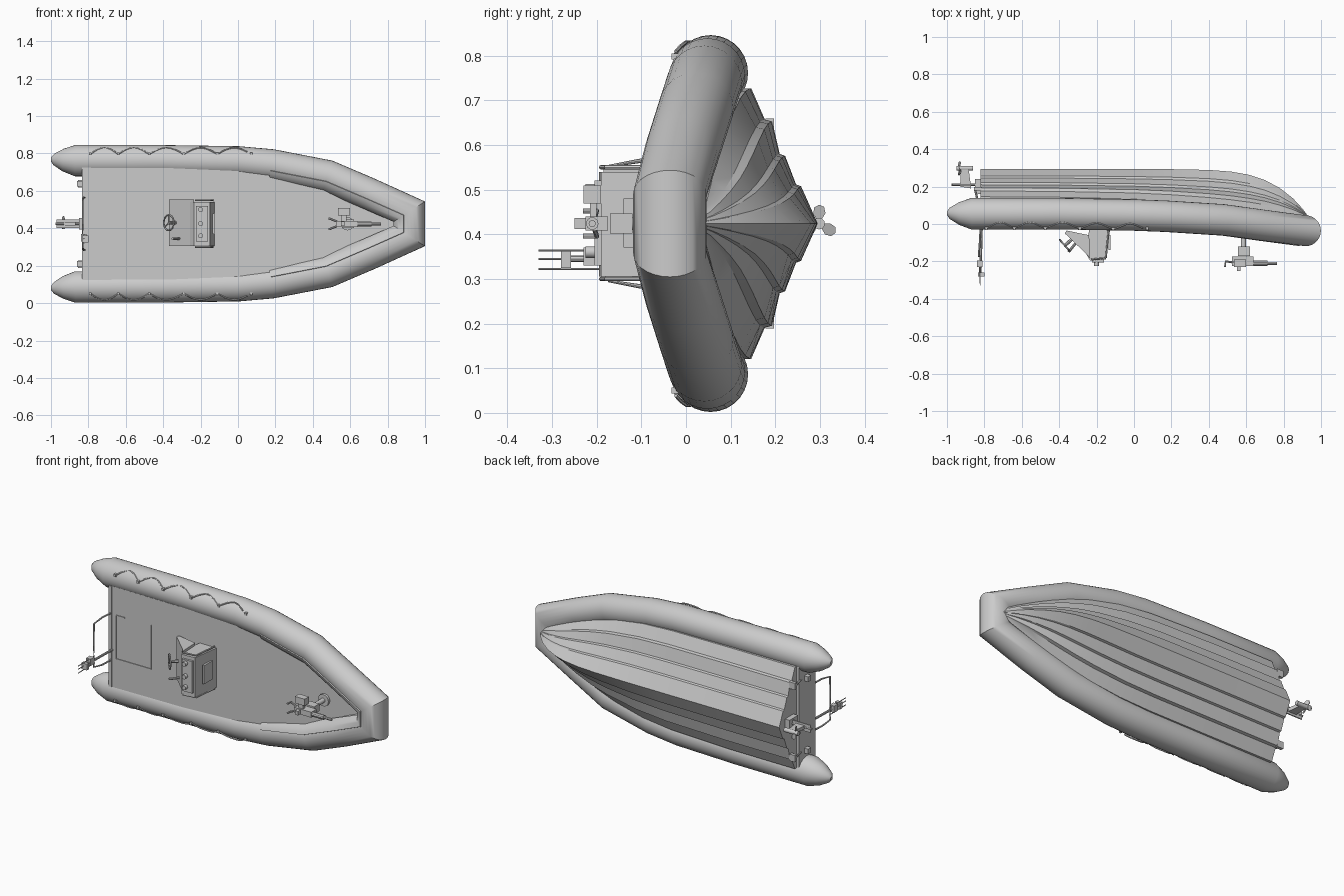
import bpy, bmesh, math
from mathutils import Vector

if "Cube" in bpy.data.objects:
    bpy.data.objects.remove(bpy.data.objects["Cube"])

CZ = 0.424  # height of the boat's centre line (it lies on its side, deck facing -y)
grey = bpy.data.materials.new("light grey")
grey.diffuse_color = (0.6, 0.6, 0.6, 1)
grey.use_nodes = True
grey.node_tree.nodes["Principled BSDF"].inputs["Base Color"].default_value = grey.diffuse_color


def finish(name, bm, smooth=False):
    bmesh.ops.recalc_face_normals(bm, faces=bm.faces)
    me = bpy.data.meshes.new(name)
    bm.to_mesh(me)
    bm.free()
    ob = bpy.data.objects.new(name, me)
    bpy.context.collection.objects.link(ob)
    me.materials.append(grey)
    if smooth:
        bpy.context.view_layer.objects.active = ob
        ob.select_set(True)
        bpy.ops.object.shade_smooth_by_angle(angle=math.radians(32))
        ob.select_set(False)
    return ob


def loft(name, rings, closed=True, caps=True, smooth=True):
    bm = bmesh.new()
    vs = [[bm.verts.new(p) for p in r] for r in rings]
    n = len(rings[0])
    for a, b in zip(vs, vs[1:]):
        for i in range(n if closed else n - 1):
            j = (i + 1) % n
            bm.faces.new((a[i], a[j], b[j], b[i]))
    if caps:
        bm.faces.new(vs[0])
        bm.faces.new(vs[-1])
    return finish(name, bm, smooth)


def box(name, lo, hi):
    return prism(name, [(lo[0], lo[1]), (hi[0], lo[1]), (hi[0], hi[1]), (lo[0], hi[1])], lo[2], hi[2])


def prism(name, pts, z0, z1):
    return loft(name, [[(x, y, z) for x, y in pts] for z in (z0, z1)], smooth=False)


def rod(name, pts, r, sides=8):
    """Round bar through a list of points."""
    pts = [Vector(p) for p in pts]
    rings = []
    for i, p in enumerate(pts):
        d = (pts[min(i + 1, len(pts) - 1)] - pts[max(i - 1, 0)]).normalized()
        u = d.orthogonal() if abs(d.z) > 0.9 else d.cross(Vector((0, 0, 1)))
        u.normalize()
        v = d.cross(u)
        rings.append([p + r * (math.cos(t) * u + math.sin(t) * v)
                      for t in (2 * math.pi * k / sides for k in range(sides))])
    return loft(name, rings)


def sweep(name, path, section, caps=True, closed=True):
    """Mitred sweep; path = (x, side, y, scale), section = (outward, y)."""
    rings = []
    for i, (x, w, y, s) in enumerate(path):
        p = Vector((x, w))
        dirs = []
        if i > 0:
            dirs.append((p - Vector(path[i - 1][:2])).normalized())
        if i < len(path) - 1:
            dirs.append((Vector(path[i + 1][:2]) - p).normalized())
        norms = [Vector((-d.y, d.x)) for d in dirs]
        m = sum(norms, Vector((0, 0))).normalized()
        m /= m.dot(norms[0])
        rings.append([(x + m.x * a * s, y + b * s, CZ + w + m.y * a * s) for a, b in section])
    return loft(name, rings, closed, caps)


# inflatable collar running round the bow, with pointed tails
R = 0.084
half = [(-1.0, .345, .058, .12), (-.985, .344, .057, .36), (-.935, .341, .056, .72), (-.87, .338, .055, 1),
        (-.4, .337, .055, 1), (0, .331, .048, 1), (.18, .315, .041, 1), (.48, .257, .022, 1),
        (.70, .163, -.008, 1), (.917, .066, -.036, .98)]
mirror = lambda h: h + [(x, -w, y, s) for x, w, y, s in reversed(h)]
circle = [(R * math.cos(2 * math.pi * k / 28), R * math.sin(2 * math.pi * k / 28)) for k in range(28)]
sweep("inflatable_collar", mirror(half), circle)

# raised rubbing band on the inner shoulder of the bow
arc = [math.radians(195 + 9 * k) for k in range(7)]
band = [(rr * math.cos(a), rr * math.sin(a)) for rr, seq in ((R + .006, arc), (R - .01, arc[::-1])) for a in seq]
sweep("bow_band", mirror(half[6:]), band)

# stepped planing hull: rails (side fraction, depth fraction) shrinking towards the bow
rails = [(0, 1), (.275, .755), (.29, .68), (.50, .52), (.515, .44), (.755, .33), (.77, .22), (1, .02), (1, -.1)]
stations = [(-.82, .303, .295, .143), (-.4, .303, .295, .14), (0, .296, .294, .13), (.2, .28, .293, .118),
            (.4, .243, .289, .1), (.52, .208, .28, .087), (.62, .17, .262, .075), (.7, .135, .235, .066),
            (.78, .098, .192, .056), (.85, .064, .137, .048), (.9, .036, .083, .042), (.94, .008, .03, .02)]
rings = []
for x, w, keel, chine in stations:
    side = [(w * f, chine + (keel - chine) * g) for f, g in rails] + [(w * .98, min(.02, chine - .02))]
    full = side + [(-a, b) for a, b in reversed(side[1:])]
    rings.append([(x, b, CZ + a) for a, b in full])
loft("hull", rings)

# deck plate and transom cap
edge = [(-.83, .3), (0, .295), (.18, .282), (.48, .225), (.70, .13), (.86, .06)]
outline = edge + [(x, -w) for x, w in reversed(edge)]
loft("deck", [[(x, y, CZ + w) for x, w in outline] for y in (-.02, .02)], smooth=False)
box("transom", (-.835, -.024, CZ - .3), (-.815, .13, CZ + .3))

# deck hatch seams
for i, (x0, z0, x1, z1) in enumerate([(-.79, .297, -.555, .301), (-.559, .297, -.555, .56),
                                      (-.79, .297, -.786, .56), (-.79, .556, -.73, .56)]):
    box("hatch_seam_%d" % i, (x0, -.024, z0), (x1, -.015, z1))

# scalloped grab lines on both sides
for s, tag in ((1, "a"), (-1, "b")):
    knots = [-.79, -.64, -.475, -.29, -.11, .07]
    line = []
    for a, b in zip(knots, knots[1:]):
        for k in range(8):
            t = k / 8
            off = .036 + .035 * math.sin(math.pi * t)
            x = a + (b - a) * t
            cy = .055 - .008 * max(0, (x + .4) / .4)
            line.append((x, cy - math.sqrt(R * R - off * off) - .001, CZ + s * (.336 + off)))
    rod("grab_line_" + tag, line, .004, 6)
    for x in knots:
        box("line_patch_" + tag, (x - .007, -.032, CZ + s * .374 - .007), (x + .007, -.01, CZ + s * .374 + .007))

# steering console
prism("console", [(-.125, -.01), (-.15, -.19), (-.235, -.195), (-.262, -.15), (-.235, -.01)], .305, .54)
prism("console_dash", [(-.235, -.185), (-.25, -.165), (-.37, -.05), (-.36, -.035), (-.24, -.06)], .305, .555)
box("console_top", (-.225, -.205, .33), (-.16, -.185, .52))
box("console_hatch", (-.137, -.14, .37), (-.125, -.06, .48))
for z in (.36, .425, .5):
    rod("console_gauge", [(-.2, -.2, z), (-.2, -.225, z)], .013, 12)
for z in (.3, .55):
    rod("console_rail", [(-.135, -.03, z), (-.15, -.18, z), (-.23, -.19, z)], .005)
rod("throttle_lever", [(-.31, -.1, .345), (-.35, -.15, .345)], .007)

# steering wheel
wc, ax = Vector((-.37, -.115, .43)), Vector((-.75, -.66, 0)).normalized()
u, v = Vector((0, 0, 1)), ax.cross(Vector((0, 0, 1)))
rim = [wc + .041 * (math.cos(t) * u + math.sin(t) * v) for t in (2 * math.pi * k / 20 for k in range(21))]
rod("wheel_rim", rim, .005, 6)
for k in range(3):
    rod("wheel_spoke", [wc, rim[k * 7 % 20]], .004, 6)
rod("wheel_column", [wc, wc - ax * .09], .009)

# bow mounted gun
rod("gun_post", [(.585, -.01, CZ), (.585, -.13, CZ)], .014, 12)
rod("gun_base", [(.585, -.015, CZ), (.585, -.035, CZ)], .035, 16)
box("gun_cradle", (.555, -.17, CZ - .022), (.62, -.12, CZ + .022))
box("gun_receiver", (.525, -.225, CZ - .016), (.64, -.175, CZ + .016))
rod("gun_jacket", [(.64, -.21, CZ), (.715, -.21, CZ)], .014, 10)
rod("gun_barrel", [(.7, -.21, CZ), (.765, -.21, CZ)], .008)
box("ammo_box", (.535, -.23, CZ + .045), (.6, -.19, CZ + .085))
box("ammo_feed", (.55, -.215, CZ + .01), (.58, -.2, CZ + .05))
for s in (-1, 1):
    rod("gun_grip", [(.53, -.205, CZ + s * .012), (.49, -.2, CZ + s * .028), (.487, -.23, CZ + s * .028)], .006)
box("gun_sight", (.55, -.25, CZ - .012), (.57, -.22, CZ + .012))

# stern frame and aerial cluster
rod("stern_frame", [(-.82, -.01, .285), (-.825, -.1, .283), (-.83, -.17, .295), (-.83, -.172, .424),
                    (-.83, -.17, .553), (-.825, -.1, .565), (-.82, -.01, .563)], .005)
for z in (.322, .345, .364):
    rod("aerial", [(-.825, -.17, z), (-.822, -.33, z)], .0025, 6)
box("aerial_block", (-.835, -.28, .325), (-.8, -.258, .362))
rod("aerial_mast", [(-.815, -.01, .345), (-.822, -.27, .345)], .007)
box("aerial_clamp", (-.84, -.23, .33), (-.81, -.195, .37))

# stern drive and propeller
rod("drive_shaft", [(-.82, .21, CZ), (-.975, .21, CZ)], .007)
box("drive_housing", (-.85, .16, CZ - .03), (-.815, .24, CZ + .03))
prism("drive_leg", [(-.87, .19), (-.93, .2), (-.925, .3), (-.885, .3)], CZ - .01, CZ + .01)
box("drive_plate", (-.97, .207, CZ - .022), (-.85, .214, CZ + .022))
rod("propeller_hub", [(-.86, .298, CZ), (-.95, .298, CZ)], .013, 12)
for k in range(3):
    t = 2 * math.pi * k / 3 + math.pi / 2
    d, e = Vector((0, math.cos(t), math.sin(t))), Vector((.4, -math.sin(t), math.cos(t)))
    c = Vector((-.935, .298, CZ))
    shape = [c + d * a * .78 + e * b * .8 for a, b in ((.01, -.006), (.03, -.018), (.048, -.014), (.054, 0),
                                             (.046, .014), (.028, .016), (.01, .006))]
    loft("propeller_blade", [shape, [p + Vector((.004, 0, 0)) for p in shape]], smooth=False)

# trim tabs and brackets on the transom
for s in (-1, 1):
    z = CZ + s * .215
    box("trim_tab", (-.855, .178, z - .02), (-.815, .197, z + .02))
    rod("trim_ram", [(-.825, .08, z), (-.85, .185, z)], .006)
    box("transom_bracket", (-.86, .05, z - .015), (-.83, .08, z + .015))
